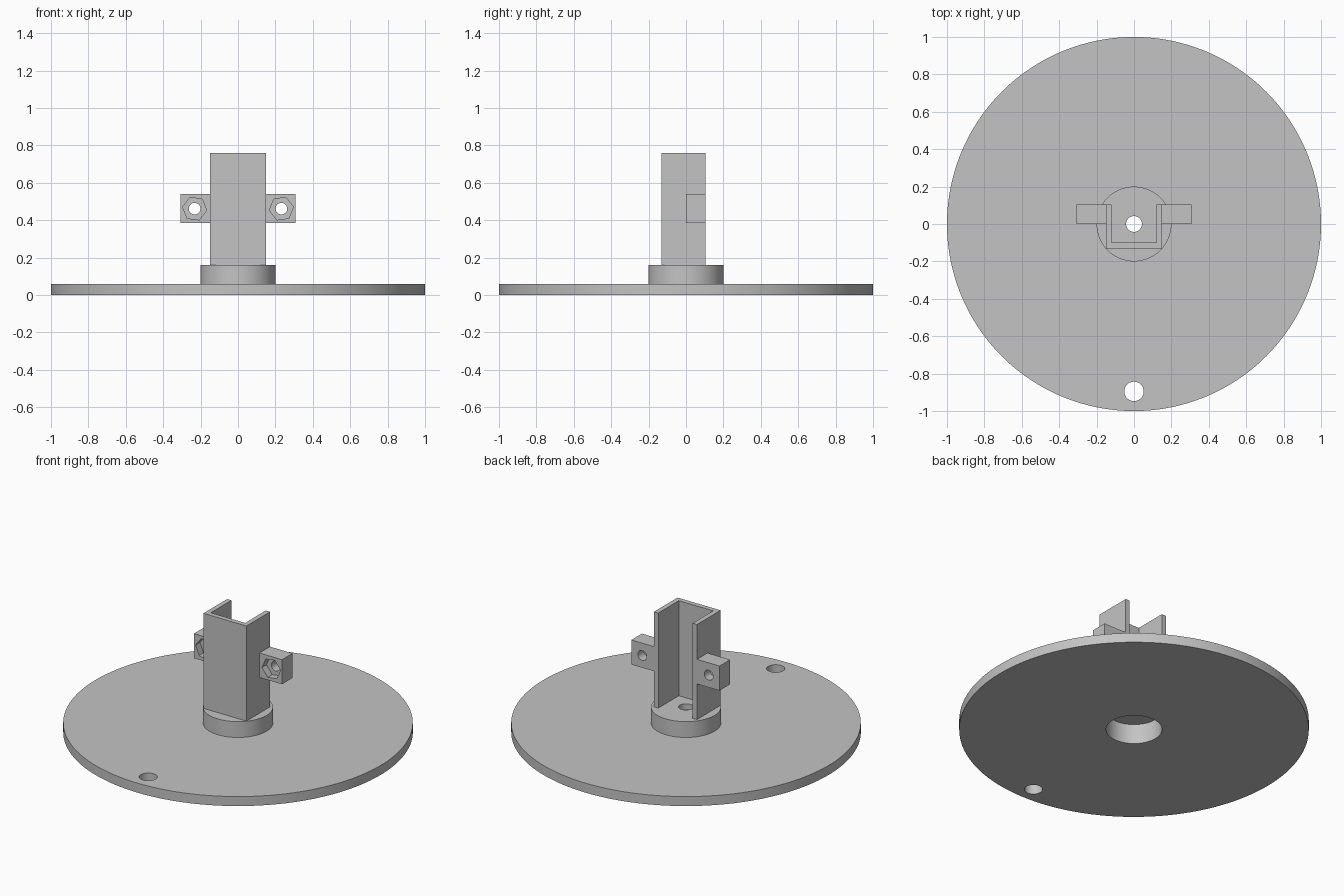
import bpy, bmesh
from math import cos, sin, pi, radians
from mathutils import Matrix

cube = bpy.data.objects.get("Cube")
if cube:
    bpy.data.objects.remove(cube, do_unlink=True)

grey = bpy.data.materials.new("plain grey")
grey.use_nodes = True
COLOUR = (0.55, 0.55, 0.55, 1)
grey.diffuse_color = COLOUR
grey.node_tree.nodes["Principled BSDF"].inputs["Base Color"].default_value = COLOUR


def make(name, bm):
    bmesh.ops.recalc_face_normals(bm, faces=bm.faces[:])
    mesh = bpy.data.meshes.new(name)
    bm.to_mesh(mesh)
    bm.free()
    mesh.materials.append(grey)
    obj = bpy.data.objects.new(name, mesh)
    bpy.context.collection.objects.link(obj)
    return obj


def extrude(name, outline, z0, z1):
    """Prism with an xy outline."""
    bm = bmesh.new()
    face = bm.faces.new([bm.verts.new((x, y, z0)) for x, y in outline])
    top = bmesh.ops.extrude_face_region(bm, geom=[face])["geom"]
    bmesh.ops.translate(bm, vec=(0, 0, z1 - z0),
                        verts=[v for v in top if isinstance(v, bmesh.types.BMVert)])
    return make(name, bm)


def lathe(name, profile, steps=128):
    """Closed (radius, z) profile turned about z."""
    bm = bmesh.new()
    rings = [[bm.verts.new((r * cos(2 * pi * i / steps), r * sin(2 * pi * i / steps), z))
              for i in range(steps)] for r, z in profile]
    for a, b in zip(rings, rings[1:] + rings[:1]):
        for i in range(steps):
            j = (i + 1) % steps
            bm.faces.new((a[i], a[j], b[j], b[i]))
    return make(name, bm)


def ngon(x, y, r, sides, turn=0):
    return [(x + r * cos(turn + 2 * pi * i / sides), y + r * sin(turn + 2 * pi * i / sides))
            for i in range(sides)]


def cut(obj, cutter):
    """Subtract the cutter and discard it."""
    cutter.hide_render = True
    mod = obj.modifiers.new("cut", "BOOLEAN")
    mod.operation, mod.solver, mod.object = "DIFFERENCE", "EXACT", cutter
    activate(obj)
    bpy.ops.object.modifier_apply(modifier=mod.name)
    bpy.data.objects.remove(cutter, do_unlink=True)


def activate(obj):
    bpy.ops.object.select_all(action="DESELECT")
    obj.select_set(True)
    bpy.context.view_layer.objects.active = obj


def smooth(obj):
    activate(obj)
    bpy.ops.object.shade_smooth_by_angle(angle=radians(30))


# Disc with raised hub, recess underneath and centre hole
base = lathe("base_disc", [(0.16, 0), (1, 0), (1, 0.06), (0.2, 0.06), (0.2, 0.16),
                           (0.042, 0.16), (0.042, 0.125), (0.16, 0.125)])
cut(base, extrude("rim_hole_cutter", ngon(0, -0.895, 0.052, 48), -0.1, 0.2))
smooth(base)

# Upright U channel, open at the back
W, T, FRONT, BACK = 0.15, 0.03, -0.13, 0.105
extrude("channel", [(-W, FRONT), (W, FRONT), (W, BACK), (W - T, BACK), (W - T, FRONT + T),
                    (T - W, FRONT + T), (T - W, BACK), (-W, BACK)], 0.16, 0.76)

# Side lugs with a bolt hole and a hexagonal nut pocket in the front
for side, name in ((1, "left_lug"), (-1, "right_lug")):
    x0, x1 = sorted((side * W, side * 0.308))
    lug = extrude(name, [(x0, 0), (x1, 0), (x1, BACK), (x0, BACK)], 0.385, 0.54)
    for r, sides, depth, turn in ((0.031, 32, 0.2, 0), (0.065, 6, 0.045, side * radians(8))):
        tool = extrude("lug_cutter", ngon(side * 0.232, 0.462, r, sides, turn), -depth, 0.1)
        tool.data.transform(Matrix.Rotation(radians(90), 4, "X"))
        cut(lug, tool)
    smooth(lug)
